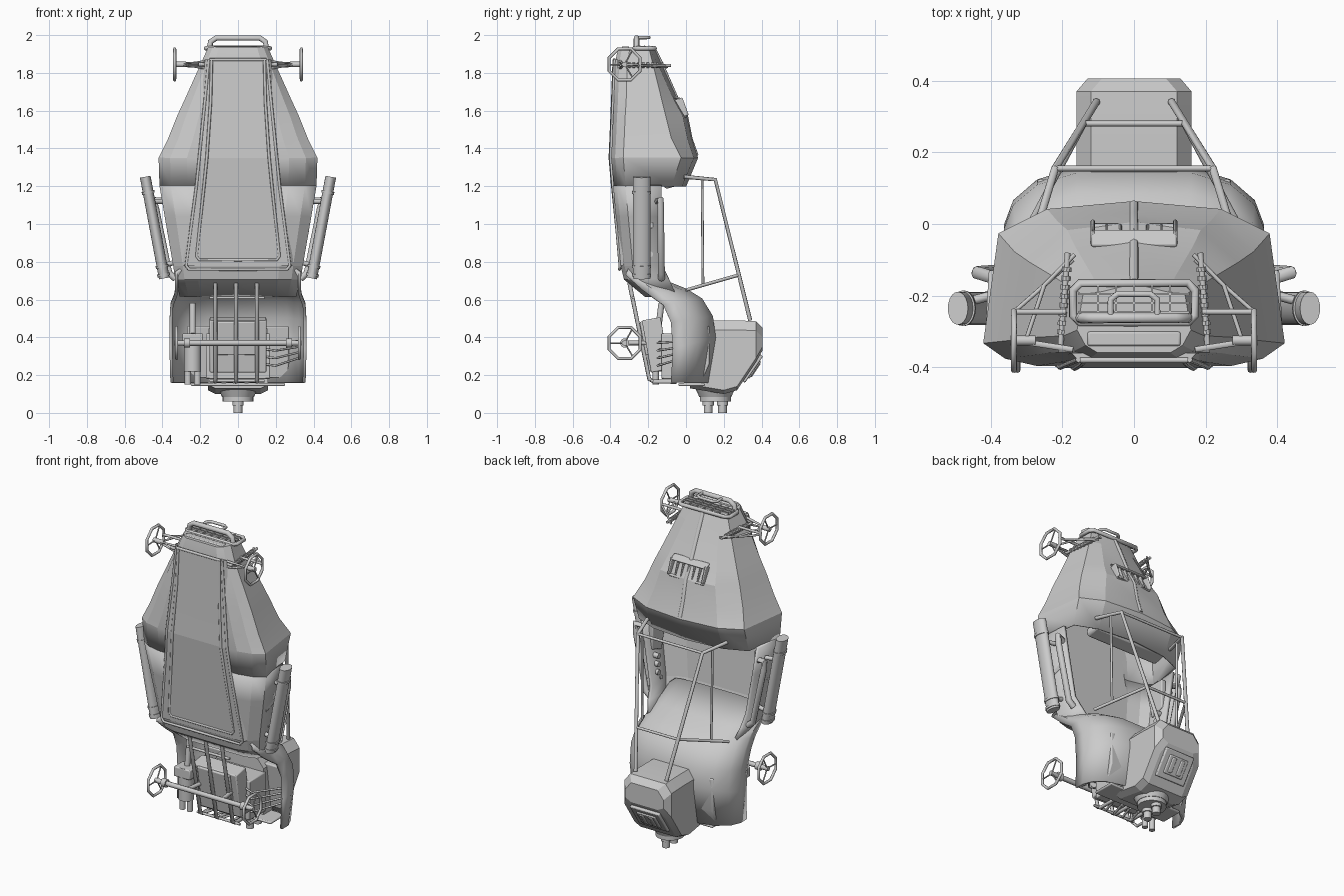
import bpy, bmesh, math
from mathutils import Vector, Matrix

if "Cube" in bpy.data.objects:
    bpy.data.objects.remove(bpy.data.objects["Cube"])

def finish(name, bm, mirror=False, bevel=0, solid=0, angle=32):
    bmesh.ops.recalc_face_normals(bm, faces=bm.faces[:])
    me = bpy.data.meshes.new(name)
    bm.to_mesh(me)
    bm.free()
    ob = bpy.data.objects.new(name, me)
    bpy.context.collection.objects.link(ob)
    if solid:
        m = ob.modifiers.new("thickness", 'SOLIDIFY')
        m.thickness, m.offset = solid, 0
    if bevel:
        m = ob.modifiers.new("bevel", 'BEVEL')
        m.width, m.segments = bevel, 2
    if mirror:
        ob.modifiers.new("mirror", 'MIRROR')
    bpy.ops.object.select_all(action='DESELECT')
    ob.select_set(True)
    bpy.context.view_layer.objects.active = ob
    bpy.ops.object.shade_smooth_by_angle(angle=math.radians(angle))
    return ob

def loft(name, halves, closed, cap=False, **kw):
    """Skin half sections (each from the centre outward), mirrored over x."""
    bm = bmesh.new()
    rings = []
    for h in halves:
        left = [(-x, y, z) for x, y, z in h if x > 1e-6]
        pts = h + left[::-1] if closed else left[::-1] + h
        rings.append([bm.verts.new(p) for p in pts])
    n = len(rings[0])
    for a, b in zip(rings, rings[1:]):
        for i in range(n if closed else n - 1):
            j = (i + 1) % n
            bm.faces.new((a[i], a[j], b[j], b[i]))
    if cap:
        bm.faces.new(rings[0])
    return finish(name, bm, **kw)

def tube(name, pts, r, mirror=True, cyclic=False, sides=8):
    """Mitred round tube through points."""
    bm = bmesh.new()
    P = [Vector(p) for p in pts]
    n, rings = len(P), []
    u = (P[1] - P[0]).orthogonal().normalized()
    for i, p in enumerate(P):
        a = P[i] - P[i - 1] if i or cyclic else P[1] - P[0]
        b = P[(i + 1) % n] - P[i] if i < n - 1 or cyclic else a
        t = (a.normalized() + b.normalized()).normalized()
        u = (u - t * u.dot(t)).normalized()
        v = t.cross(u)
        rings.append([bm.verts.new(p + r * (math.cos(k * math.tau / sides) * u + math.sin(k * math.tau / sides) * v))
                      for k in range(sides)])
    pairs = list(zip(rings, rings[1:])) + ([(rings[-1], rings[0])] if cyclic else [])
    for a, b in pairs:
        for k in range(sides):
            j = (k + 1) % sides
            bm.faces.new((a[k], a[j], b[j], b[k]))
    if not cyclic:
        bm.faces.new(rings[0])
        bm.faces.new(rings[-1])
    return finish(name, bm, mirror, angle=50)

def box(name, c, size, tilt=0, mirror=False, bevel=0.006):
    bm = bmesh.new()
    M = Matrix.Translation(c) @ Matrix.Rotation(math.radians(tilt), 4, 'X') @ Matrix.Diagonal((*size, 1))
    bmesh.ops.create_cube(bm, size=1, matrix=M)
    return finish(name, bm, mirror, bevel)

def rod(name, a, b, r1, r2=None, squash=1, mirror=True, sides=16):
    a, b = Vector(a), Vector(b)
    rot = (b - a).to_track_quat('Z', 'Y').to_matrix().to_4x4()
    M = Matrix.Translation((a + b) / 2) @ rot @ Matrix.Diagonal((1, squash, 1, 1))
    bm = bmesh.new()
    bmesh.ops.create_cone(bm, cap_ends=True, segments=sides, radius1=r1, radius2=r2 or r1,
                          depth=(b - a).length, matrix=M)
    return finish(name, bm, mirror)

def prism(name, yz, x0, x1, mirror=False, bevel=0):
    bm = bmesh.new()
    f = bm.faces.new([bm.verts.new((x0, y, z)) for y, z in yz])
    g = bmesh.ops.extrude_face_region(bm, geom=[f])['geom']
    bmesh.ops.translate(bm, vec=(x1 - x0, 0, 0), verts=[v for v in g if isinstance(v, bmesh.types.BMVert)])
    return finish(name, bm, mirror, bevel, angle=25)

# Nose body: z, half width, belly y, shoulder y, hood y
nose = [(1.93, .155, -.355, -.20, -.17), (1.85, .19, -.37, -.18, -.135), (1.65, .28, -.375, -.13, -.045), (1.57, .317, -.38, -.11, 0),
        (1.45, .365, -.385, -.08, .025), (1.35, .415, -.39, -.03, .058), (1.20, .41, -.377, -.08, -.005)]
floor = lambda w, b, z: [(0, b, z), (.65 * w, b, z), (.86 * w, b + .02, z), (w, b + .06, z)]
loft("nose_body", [floor(w, b, z) + [(.9 * w, h, z), (.58 * w, t - .022, z), (0, t, z)] for z, w, b, h, t in nose],
     True, cap=True, solid=.012, angle=12)

# Cockpit tub: z, half width, floor y, rim y
tub = [(1.205, .408, -.377, -.13), (1.04, .38, -.362, -.13), (.78, .335, -.338, -.125), (.71, .325, -.32, -.09), (.62, .30, -.21, -.05)]
loft("cockpit_tub", [floor(w, f, z) + [(.97 * w, r, z)] for z, w, f, r in tub], False, solid=.018, angle=3)

# Rear deck and fenders: half width, edge y, edge z, top y, top z
deck = [(.325, -.32, .73, -.30, .78), (.325, -.23, .65, -.10, .69), (.33, -.19, .62, .0, .65), (.35, -.12, .57, .08, .60),
        (.355, -.08, .48, .135, .51), (.355, -.07, .34, .15, .40), (.35, -.08, .16, .11, .16)]
arch = [(0, 1), (.45, 1), (.75, .85), (.93, .6), (1, .3), (1, 0)]
loft("rear_deck", [[(fx * w, e + f * (t - e), ez + f * (tz - ez)) for fx, f in arch]
                   for w, e, ez, t, tz in deck], False, solid=.016)

# Belly slab and its raised rails: z, slab y, outer x, inner x
belly = [(1.87, -.381, .155, .14), (1.65, -.389, .175, .145), (1.35, -.402, .205, .165), (1.2, -.389, .22, .18), (.78, -.352, .275, .22)]
loft("belly_slab", [[(0, y, z), (x, y, z), (x + .02, y + .022, z), (0, y + .022, z)] for z, y, x, _ in belly],
     True, cap=True, angle=3)
for nm, col, e in (("outer_belly_rail", 2, .78), ("inner_belly_rail", 3, .83)):
    pts = [(row[col], row[1] + (.003 if col == 2 else 0), max(row[0], e)) for row in belly]
    tube(nm, pts + [(pts[-1][0] - .015, -.352, e - .02), (0, -.352, e - .02)], .008)
tube("nose_belly_bar", [(-.15, -.38, 1.87), (.15, -.38, 1.87)], .008, False)

# Hood scoop and ridge
box("scoop_rim", (0, -.040, 1.665), (.24, .05, .012), -20)
box("scoop_base", (0, -.012, 1.57), (.24, .03, .012), -20)
box("scoop_side", (.115, -.026, 1.615), (.012, .05, .10), 20, True)
for i in range(-2, 3):
    box("scoop_vane", (i * .038, -.028, 1.615), (.008, .03, .09), 20)
tube("hood_ridge", [(0, -.170, 1.92), (0, -.135, 1.85), (0, -.047, 1.65), (0, -.003, 1.57), (0, .021, 1.45), (0, .053, 1.36)], .014, False)

# Nose end: frame, grille and handle
tube("nose_frame", [(.15, -.165, 1.93), (.17, -.185, 1.93), (.17, -.255, 1.93), (.15, -.275, 1.93),
                    (-.15, -.275, 1.93), (-.17, -.255, 1.93), (-.17, -.185, 1.93), (-.15, -.165, 1.93)], .012, False, True)
for i in (-2, -1, 0, 1, 2):
    box("grille_bar", (i * .05, -.22, 1.938), (.006, .10, .01), bevel=0)
for y in (-.195, -.22, -.245):
    box("grille_slat", (0, y, 1.94), (.31, .006, .01), bevel=0)
tube("bumper_arch", [(-.15, -.262, 1.93), (-.145, -.262, 1.965), (-.115, -.262, 1.985), (.115, -.262, 1.985),
                     (.145, -.262, 1.965), (.15, -.262, 1.93)], .015, False)
tube("tow_loop", [(-.065, -.26, 1.987), (-.065, -.21, 1.987), (-.045, -.195, 1.987), (.045, -.195, 1.987),
                  (.065, -.21, 1.987), (.065, -.26, 1.987)], .009, False)
box("nose_plate", (0, -.32, 1.93), (.26, .04, .02))

# Wheels with ring, spokes and hub
for nm, z, x in (("front", 1.845, .335), ("rear", .37, .325)):
    cy = -.325
    at = lambda a, r: (x, cy + r * math.sin(a), z + r * math.cos(a))
    tube(nm + "_wheel_ring", [at((k + .5) * math.tau / 8, .089) for k in range(8)], .0085, True, True)
    for k in range(3):
        tube(nm + "_wheel_spoke", [at(k * math.tau / 3 + .5, 0), at(k * math.tau / 3 + .5, .083)], .004)
    rod(nm + "_hub", (x - .06, cy, z), (x + .01, cy, z), .014)
tube("rear_axle", [(-.29, -.325, .37), (.29, -.325, .37)], .015, False)
rod("axle_collar", (.255, -.325, .37), (.285, -.325, .37), .024)
tube("axle_mount", [(.12, -.325, .37), (.1, -.2, .37)], .012)

# Front suspension
tube("upper_arm", [(.165, -.085, 1.84), (.25, -.17, 1.84), (.30, -.32, 1.845)], .006)
tube("brace_arm", [(.17, -.1, 1.83), (.34, -.25, 1.84)], .006)
tube("link_arm", [(.19, -.245, 1.85), (.34, -.245, 1.85)], .008)
tube("lower_arm", [(.17, -.35, 1.825), (.33, -.325, 1.845), (.17, -.35, 1.86)], .008)
tube("cross_rod", [(-.21, -.35, 1.845), (.21, -.35, 1.845)], .01, False)
rod("shock_rod", (.185, -.08, 1.84), (.205, -.34, 1.84), .008)
for i in range(8):
    y = -.12 - i * .025
    rod("shock_coil", (.187 + i * .002, y, 1.84), (.188 + i * .002, y - .013, 1.84), .014, sides=10)

# Side canisters with bands, and padded side rails
p = lambda t: Vector((.386 + .105 * t, -.235, .69 + .56 * t))
rod("side_canister", p(.04), p(1), .046, squash=.62, sides=20)
for t in (.06, .14, .84):
    rod("canister_band", p(t), p(t + .025), .050, squash=.68, sides=20)
tube("canister_mount", [(.40, -.2, 1.12), (.475, -.22, 1.12)], .013)
tube("canister_foot", [(.32, -.22, .80), (.40, -.22, .78)], .013)
tube("side_rail", [(.39, -.15, 1.12), (.44, -.135, 1.13), (.435, -.135, 1.08), (.365, -.13, .74), (.33, -.13, .71)], .018)

# Roll cage
tube("cage_main", [(.27, -.01, 1.25), (.22, .155, 1.235), (.105, .34, .49)], .011)
tube("cage_top_bar", [(-.22, .155, 1.235), (.22, .155, 1.235)], .008, False)
tube("cage_rear_bar", [(-.14, .28, .73), (.14, .28, .73)], .008, False)
tube("cage_side_post", [(.24, .085, 1.24), (.235, .09, .68)], .007)
tube("cage_lower", [(.29, .0, .65), (.14, .28, .73)], .009)

# Tail housing: chamfered loft over y (half width, y, top z, bottom z)
tail = [(.16, .02, .49, .13), (.16, .20, .49, .10), (.16, .27, .49, .12), (.16, .37, .485, .27), (.13, .405, .45, .33)]
bm = bmesh.new()
rings = [[bm.verts.new(q) for q in ((-w, y, zb + .02), (-w, y, zt - .05), (-w + .04, y, zt), (w - .04, y, zt),
          (w, y, zt - .05), (w, y, zb + .02), (w - .04, y, zb), (.04 - w, y, zb))] for w, y, zt, zb in tail]
for a, b in zip(rings, rings[1:]):
    for k in range(8):
        bm.faces.new((a[k], a[k - 1], b[k - 1], b[k]))
bm.faces.new(rings[-1])
bm.faces.new(rings[0])
finish("tail_housing", bm, angle=10)

# Tail side panels, vent and exhausts
prism("tail_side_panel", [(.05, .46), (.125, .46), (.125, .26), (.09, .18)], .13, .27, True, .008)
box("tail_vent_frame", (0, .352, .235), (.2, .02, .17), -34)
box("tail_vent_inset", (0, .360, .23), (.13, .016, .11), -34)
for i in (-1, 1):
    box("tail_vent_slat", (i * .03, .366, .227), (.03, .012, .09), -34)
rod("exhaust_cone", (0, .155, .085), (0, .155, .14), .085, .11, mirror=False)
rod("exhaust_collar", (0, .155, .06), (0, .155, .088), .082, mirror=False)
for y in (.117, .193):
    rod("exhaust_pipe", (0, y, 0), (0, y, .07), .023, mirror=False)
    rod("exhaust_ring", (0, y, .04), (0, y, .06), .03, mirror=False)
box("tail_under_plate", (0, .03, .15), (.5, .14, .015))

# Engine, side tank and guard bars
box("engine_block", (0, -.16, .36), (.30, .10, .28), 10)
box("engine_cover", (0, -.19, .40), (.22, .08, .18), 10)
box("engine_mount", (0, -.05, .30), (.34, .16, .24))
rod("side_tank", (-.24, -.16, .22), (-.24, -.16, .42), .045, mirror=False)
box("tank_head", (-.24, -.16, .39), (.11, .09, .06))
rod("tank_neck", (-.24, -.15, .42), (-.24, -.13, .58), .016, mirror=False)
for x in (-.265, -.215):
    rod("tank_foot", (x, -.16, .15), (x, -.16, .23), .017, mirror=False)
for x in (-.12, -.01, .1):
    tube("guard_bar", [(x, -.30, .69), (x, -.195, .18), (x, -.17, .165), (x, -.05, .165)], .011, False)
for z, y in ((.17, -.18), (.61, -.28)):
    tube("guard_cross", [(-.15, y, z), (.14, y, z)], .008, False)
for k in range(4):
    tube("guard_zigzag", [(-.12 + k * .06, -.17, .165), (-.09 + k * .06, -.07, .165)], .007, False)
    tube("engine_hose", [(.12, -.13, .26 + k * .04), (.2, -.15, .25 + k * .04), (.32, -.02, .29 + k * .03)], .006, False)

# Cockpit fittings
box("dashboard", (0, -.075, 1.22), (.5, .09, .05), 15, bevel=.015)
prism("side_console", [(-.17, 1.16), (-.17, .98), (-.26, .95), (-.31, 1.16)], .345, .375, True, .006)
for z in (.84, .89, .94):
    rod("console_knob", (.315, -.19, z), (.35, -.19, z), .016)
